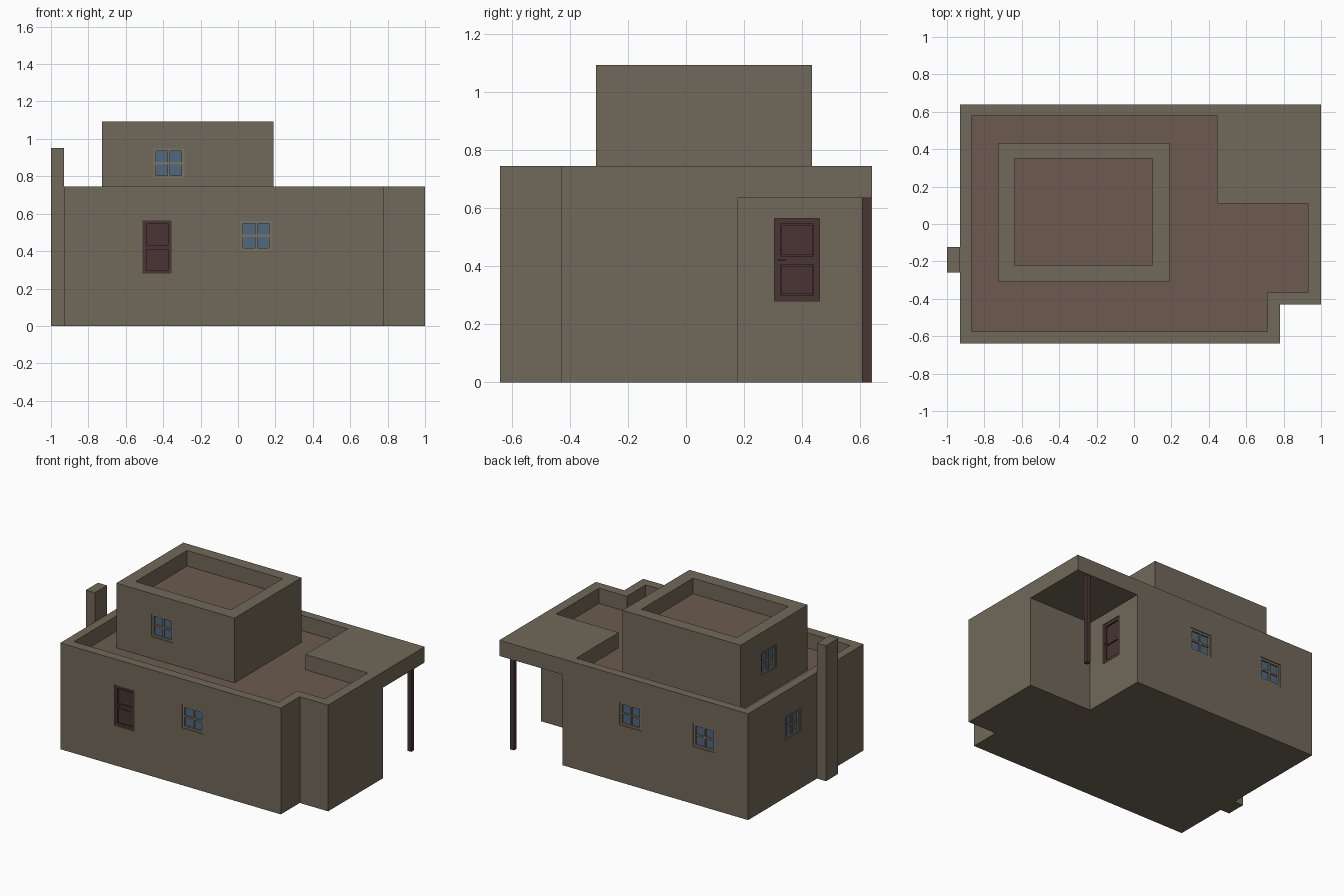
import bpy, bmesh, math
from mathutils import Matrix, Vector

if "Cube" in bpy.data.objects:
    bpy.data.objects.remove(bpy.data.objects["Cube"])


def material(name, rgb):
    m = bpy.data.materials.new(name)
    m.diffuse_color = (*rgb, 1)
    m.use_nodes = True
    m.node_tree.nodes["Principled BSDF"].inputs["Base Color"].default_value = m.diffuse_color
    return m


ADOBE = material("adobe", (0.165, 0.14, 0.10))
ROOF = material("roof_clay", (0.15, 0.105, 0.08))
WOOD = material("dark_wood", (0.065, 0.036, 0.033))
GLASS = material("glass", (0.08, 0.14, 0.22))
FRAME = material("window_frame", (0.20, 0.175, 0.115))


def finish(name, bm, mat, matrix=None):
    bmesh.ops.recalc_face_normals(bm, faces=bm.faces)
    me = bpy.data.meshes.new(name)
    bm.to_mesh(me)
    bm.free()
    if mat:
        me.materials.append(mat)
    ob = bpy.data.objects.new(name, me)
    bpy.context.collection.objects.link(ob)
    if matrix:
        ob.matrix_world = matrix
    return ob


def boxes(name, spans, mat, matrix=None):
    # each span is (x0, x1, y0, y1, z0, z1)
    bm = bmesh.new()
    for x0, x1, y0, y1, z0, z1 in spans:
        c = Vector((x0 + x1, y0 + y1, z0 + z1)) / 2
        m = Matrix.Translation(c) @ Matrix.Diagonal((x1 - x0, y1 - y0, z1 - z0, 1))
        bmesh.ops.create_cube(bm, size=1, matrix=m)
    return finish(name, bm, mat, matrix)


def prism(name, outline, z0, z1, mat):
    bm = bmesh.new()
    face = bm.faces.new([bm.verts.new((x, y, z0)) for x, y in outline])
    if z1 > z0:
        top = bmesh.ops.extrude_face_region(bm, geom=[face])["geom"]
        verts = [v for v in top if isinstance(v, bmesh.types.BMVert)]
        bmesh.ops.translate(bm, verts=verts, vec=(0, 0, z1 - z0))
        # the starting face stays as the bottom cap
        if not face.is_valid or len(bm.faces) < len(outline) + 2:
            bmesh.ops.holes_fill(bm, edges=bm.edges)
    return finish(name, bm, mat)


def cut(target, cutter):
    cutter.hide_render = True
    bpy.context.view_layer.update()
    mod = target.modifiers.new("cut", "BOOLEAN")
    mod.operation, mod.solver, mod.object = "DIFFERENCE", "EXACT", cutter
    bpy.context.view_layer.objects.active = target
    bpy.ops.object.modifier_apply(modifier=mod.name)
    bpy.data.objects.remove(cutter)


def rect(x0, x1, y0, y1):
    return [(x0, y0), (x1, y0), (x1, y1), (x0, y1)]


# ground floor with porch cut out under the roof
body = prism("house_body", [(-0.93, -0.64), (0.78, -0.64), (0.78, -0.43), (1, -0.43),
                            (1, 0.64), (-0.93, 0.64)], 0, 0.745, ADOBE)
cut(body, boxes("porch_cutter", [(0.51, 1.2, 0.177, 0.8, -0.1, 0.635)], None))

# sunken roof inside the parapet
roof = [(-0.87, -0.575), (0.715, -0.575), (0.715, -0.365), (0.93, -0.365),
        (0.93, 0.11), (0.445, 0.11), (0.445, 0.58), (-0.87, 0.58)]
cut(body, prism("roof_cutter", roof, 0.635, 0.9, None))
prism("lower_roof", roof, 0.638, 0.638, ROOF)

# upper room with its own sunken roof
upper = boxes("upper_room", [(-0.727, 0.19, -0.31, 0.433, 0.63, 1.092)], ADOBE)
upper_roof = rect(-0.64, 0.10, -0.22, 0.35)
cut(upper, prism("upper_cutter", upper_roof, 0.98, 1.2, None))
prism("upper_roof", upper_roof, 0.983, 0.983, ROOF)

# chimney and porch post
boxes("chimney", [(-1, -0.93, -0.258, -0.123, 0, 0.95)], ADOBE)
boxes("porch_post", [(0.89, 0.92, 0.605, 0.635, 0, 0.637)], WOOD)


def place(x, y, z, turn):
    return Matrix.Translation((x, y, z)) @ Matrix.Rotation(math.radians(turn), 4, "Z")


def border(w, h, t, y0, y1, zc=0):
    a, b = w / 2, h / 2
    return [(-a, a, y0, y1, zc + b - t, zc + b), (-a, a, y0, y1, zc - b, zc - b + t),
            (-a, -a + t, y0, y1, zc - b + t, zc + b - t),
            (a - t, a, y0, y1, zc - b + t, zc + b - t)]


def window(name, wall, x, y, z, turn):
    m, w, h = place(x, y, z, turn), 0.166, 0.16
    cut(wall, boxes("cutter", [(-w / 2, w / 2, -0.05, 0.025, -h / 2, h / 2)], None, m))
    bars = border(w, h, 0.014, 0.006, 0.025)
    bars += [(-0.006, 0.006, 0.009, 0.025, -h / 2 + 0.014, h / 2 - 0.014),
             (-w / 2 + 0.014, w / 2 - 0.014, 0.01, 0.025, -0.006, 0.006)]
    boxes(name + "_frame", bars, FRAME, m)
    boxes(name + "_glass", [(-w / 2, w / 2, 0.018, 0.024, -h / 2, h / 2)], GLASS, m)


def door(name, wall, x, y, z, turn):
    m, w, h = place(x, y, z, turn), 0.155, 0.285
    cut(wall, boxes("cutter", [(-w / 2, w / 2, -0.05, 0.025, -h / 2, h / 2)], None, m))
    leaf = border(w, h, 0.02, 0.006, 0.025)
    leaf += [(-w / 2 + 0.02, w / 2 - 0.02, 0.006, 0.025, -0.016, 0.012),
             (-w / 2, w / 2, 0.018, 0.025, -h / 2, h / 2)]
    # raised panels and handle
    leaf += [(-0.053, 0.053, 0.011, 0.02, 0.017, 0.117),
             (-0.053, 0.053, 0.011, 0.02, -0.117, -0.021),
             (-0.066, -0.04, 0.0, 0.007, -0.004, 0.001)]
    boxes(name, leaf, WOOD, m)


door("front_door", body, -0.432, -0.64, 0.422, 0)
door("porch_door", body, 0.51, 0.382, 0.422, 90)
window("front_window", body, 0.097, -0.64, 0.482, 0)
window("back_window_right", body, -0.015, 0.64, 0.482, 180)
window("back_window_left", body, -0.587, 0.64, 0.482, 180)
window("side_window", body, -0.93, 0.14, 0.482, -90)
window("upper_front_window", upper, -0.37, -0.31, 0.87, 0)
window("upper_side_window", upper, -0.727, 0.12, 0.87, -90)
